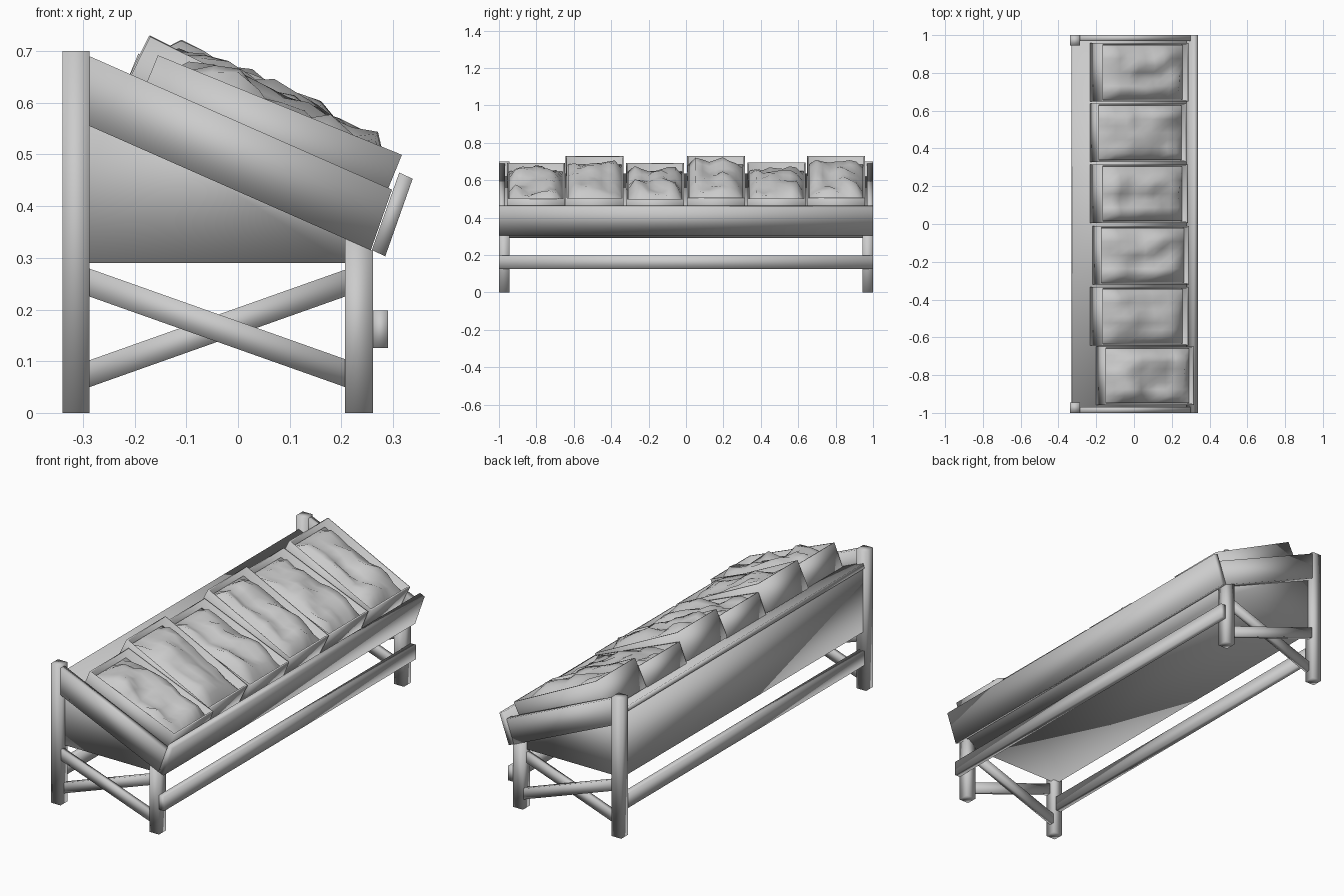
import bpy, bmesh, math
from mathutils import Matrix, Vector, noise

if "Cube" in bpy.data.objects:
    bpy.data.objects.remove(bpy.data.objects["Cube"])


def finish(name, bm):
    """Make the object; the whole model is softly shaded."""
    bmesh.ops.recalc_face_normals(bm, faces=bm.faces[:])
    for f in bm.faces:
        f.smooth = True
    me = bpy.data.meshes.new(name)
    bm.to_mesh(me)
    bm.free()
    ob = bpy.data.objects.new(name, me)
    bpy.context.collection.objects.link(ob)
    return ob


def slab(name, profile, y0, y1):
    """Extrude an x/z profile along y."""
    bm = bmesh.new()
    f = bm.faces.new([bm.verts.new((x, y0, z)) for x, z in profile])
    r = bmesh.ops.extrude_face_region(bm, geom=[f])
    vs = [v for v in r['geom'] if isinstance(v, bmesh.types.BMVert)]
    bmesh.ops.translate(bm, verts=vs, vec=(0, y1 - y0, 0))
    bmesh.ops.holes_fill(bm, edges=bm.edges[:], sides=0)
    return finish(name, bm)


def rect(x0, x1, z0, z1):
    return [(x0, z0), (x1, z0), (x1, z1), (x0, z1)]


def rail_top(x):
    return 0.69 - 0.441 * (x + 0.287)


def rail_bottom(x):
    return rail_top(x) - 0.135


def deck_top(x):
    return rail_top(x) - 0.07


# Ends of the stand: posts, crossed braces, sloping side rails
for s, side in ((-1, "front"), (1, "back")):
    def end(name, profile, a, b):
        slab(side + "_" + name, profile, *sorted((s * a, s * b)))

    end("tall_post", rect(-0.34, -0.287, 0, 0.70), 0.945, 1.0)
    end("short_post", [(0.207, 0), (0.261, 0), (0.261, rail_bottom(0.261)),
                       (0.207, rail_bottom(0.207))], 0.945, 1.0)
    end("side_rail", [(-0.287, rail_bottom(-0.287)), (0.257, 0.315),
                      (0.298, rail_top(0.298)), (-0.287, 0.69)], 0.968, 1.0)
    end("brace_falling", [(-0.287, 0.225), (0.207, 0.05),
                          (0.207, 0.104), (-0.287, 0.279)], 0.972, 0.996)
    end("brace_rising", [(-0.287, 0.05), (0.207, 0.225),
                         (0.207, 0.277), (-0.287, 0.102)], 0.948, 0.972)

# Long boards and rails
slab("front_board", [(0.259, 0.315), (0.285, 0.303), (0.338, 0.453), (0.312, 0.465)], -1, 1)
slab("front_low_rail", rect(0.261, 0.29, 0.126, 0.198), -1, 1)
slab("back_low_rail", rect(-0.33, -0.30, 0.126, 0.198), -0.945, 0.945)

# Sloping deck board and the closed bin body under it
slab("deck", [(-0.332, deck_top(-0.332) - 0.025), (0.268, deck_top(0.268) - 0.025),
              (0.277, deck_top(0.277)), (-0.324, deck_top(-0.324))], -0.968, 0.968)
slab("bin_body", [(-0.322, 0.29), (0.209, 0.29), (0.258, 0.325),
                  (0.268, deck_top(0.268) - 0.012), (-0.322, deck_top(-0.322) - 0.012)],
     -0.966, 0.966)

# Produce crates: centre y, rear rim x, rear rim z, tilt, height
LENGTH, WIDTH, WALL = 0.51, 0.31, 0.011
crates = [(-0.803, -0.155, 0.692, 22.2, 0.12),
          (-0.488, -0.170, 0.728, 26.3, 0.14),
          (-0.165, -0.179, 0.692, 22.5, 0.115),
          (0.160, -0.172, 0.730, 26.3, 0.14),
          (0.483, -0.193, 0.695, 22.5, 0.115),
          (0.803, -0.170, 0.730, 26.3, 0.145)]
for i, (y, x, z, tilt, h) in enumerate(crates):
    m = Matrix.Translation((x, y, z)) @ Matrix.Rotation(math.radians(tilt), 4, 'Y')

    # open crate
    bm = bmesh.new()
    bmesh.ops.create_cube(bm, size=1, matrix=Matrix.Translation((LENGTH / 2, 0, -h / 2))
                          @ Matrix.Diagonal((LENGTH, WIDTH, h, 1)))
    bm.normal_update()
    top = max(bm.faces, key=lambda f: f.normal.z)
    bmesh.ops.inset_region(bm, faces=[top], thickness=WALL)
    r = bmesh.ops.extrude_face_region(bm, geom=[top])
    vs = [v for v in r['geom'] if isinstance(v, bmesh.types.BMVert)]
    bmesh.ops.translate(bm, verts=vs, vec=(0, 0, -h + 0.02))
    if top.is_valid:
        bmesh.ops.delete(bm, geom=[top], context='FACES_ONLY')
    bm.transform(m)
    finish("crate_%d" % (i + 1), bm)

    # lumpy heap inside the crate, sunk at its edges
    bm = bmesh.new()
    bmesh.ops.create_grid(bm, x_segments=10, y_segments=8, size=1)
    for v in bm.verts:
        px, py = v.co.x, v.co.y
        edge = (1 - abs(px) ** 9) * (1 - abs(py) ** 9)
        n = noise.noise(Vector((px * 2.4 + 7.3 * i, py * 2.0, 3.1 * i + 0.4)))
        v.co = (LENGTH / 2 + px * (LENGTH / 2 - WALL), py * (WIDTH / 2 - WALL),
                -0.045 + edge * (0.052 + 0.042 * n))
    bm.transform(m)
    finish("heap_%d" % (i + 1), bm)
